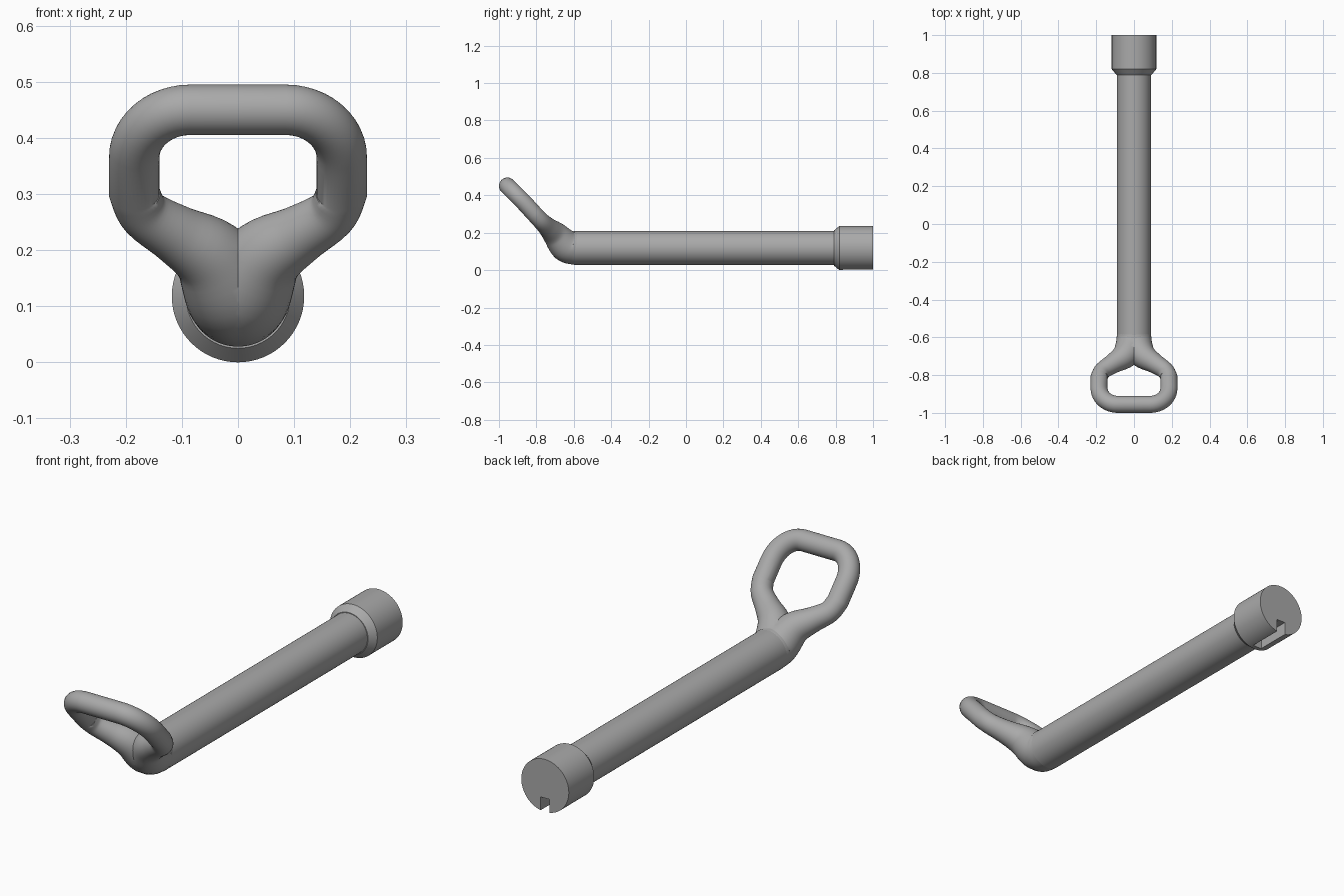
import bpy, bmesh, math
from mathutils import Vector, Matrix

if "Cube" in bpy.data.objects:
    bpy.data.objects.remove(bpy.data.objects["Cube"], do_unlink=True)

AXIS_Z = 0.118

steel = bpy.data.materials.new("grey_steel")
steel.use_nodes = True
steel.diffuse_color = (0.4, 0.4, 0.4, 1)
steel.node_tree.nodes["Principled BSDF"].inputs["Base Color"].default_value = (0.4, 0.4, 0.4, 1)


def finish(name, bm):
    bmesh.ops.recalc_face_normals(bm, faces=bm.faces[:])
    mesh = bpy.data.meshes.new(name)
    bm.to_mesh(mesh)
    bm.free()
    obj = bpy.data.objects.new(name, mesh)
    bpy.context.collection.objects.link(obj)
    mesh.materials.append(steel)
    return obj


def activate(obj):
    bpy.ops.object.select_all(action="DESELECT")
    obj.select_set(True)
    bpy.context.view_layer.objects.active = obj


def smooth(obj, degrees=25):
    activate(obj)
    bpy.ops.object.shade_smooth_by_angle(angle=math.radians(degrees))


def apply(obj, modifier):
    activate(obj)
    bpy.ops.object.modifier_apply(modifier=modifier.name)


def bridge(bm, rings):
    for a, b in zip(rings, rings[1:]):
        n = len(a)
        for i in range(n):
            bm.faces.new((a[i], a[(i + 1) % n], b[(i + 1) % n], b[i]))


def lathe(name, profile, sides=64):
    """Closed solid around the long axis from (radius, y) pairs."""
    bm = bmesh.new()
    rings = []
    for r, y in profile:
        angles = [2 * math.pi * i / sides for i in range(sides)]
        rings.append([bm.verts.new((r * math.sin(a), y, AXIS_Z + r * math.cos(a))) for a in angles])
    bridge(bm, rings)
    bm.faces.new(rings[0])
    bm.faces.new(rings[-1])
    return finish(name, bm)


def spline(points, steps=5):
    """Catmull-Rom through 4D points (position and radius)."""
    pts = [Vector(p) for p in points]
    ext = [2 * pts[0] - pts[1]] + pts + [2 * pts[-1] - pts[-2]]
    out = []
    for p0, p1, p2, p3 in zip(ext, ext[1:], ext[2:], ext[3:]):
        for k in range(steps):
            t = k / steps
            out.append(0.5 * (2 * p1 + (p2 - p0) * t + (2 * p0 - 5 * p1 + 4 * p2 - p3) * t * t
                              + (3 * p1 - p0 - 3 * p2 + p3) * t ** 3))
    return out + [pts[-1]]


# Straight round shaft
smooth(lathe("shaft", [(0.09, -0.595), (0.09, 0.8)]))

# Socket head with chamfered shoulder and a slot along its underside
socket = lathe("socket_head", [(0.093, 0.79), (0.118, 0.82), (0.118, 1.0)])
bm = bmesh.new()
bmesh.ops.create_cube(bm, size=1, matrix=Matrix.Translation((0, 0.94, 0)) @ Matrix.Diagonal((0.044, 0.2, 0.124, 1)))
cutter = finish("slot_cutter", bm)
cutter.hide_render = True
cut = socket.modifiers.new("slot", "BOOLEAN")
cut.object = cutter
cut.solver = "EXACT"
apply(socket, cut)
bpy.data.objects.remove(cutter, do_unlink=True)
smooth(socket)

# Handle path, one half: leg flowing out of the shaft, then side, corner, top bar
leg = spline([(0, -0.595, AXIS_Z, 0.09), (0.012, -0.645, 0.133, 0.087), (0.05, -0.698, 0.19, 0.069),
              (0.11, -0.738, 0.228, 0.053), (0.165, -0.775, 0.263, 0.046), (0.185, -0.81, 0.3, 0.045)])
loop = list(leg) + [Vector((0.185, -0.865, 0.36, 0.045))]
for i in range(1, 13):
    a = math.pi / 2 * i / 12
    s = math.sin(a)
    loop.append(Vector((0.085 + 0.1 * math.cos(a), -0.87 - 0.085 * s, 0.365 + 0.085 * s, 0.045)))
loop.append(Vector((0, -0.955, 0.45, 0.045)))

# Sweep the ring along the path
bm = bmesh.new()
centres = [p.to_3d() for p in loop]
last = len(loop) - 1
side = Vector((1, 0, 0))
rings = []
for i, p in enumerate(loop):
    tangent = (centres[min(i + 1, last)] - centres[max(i - 1, 0)]).normalized()
    if i == 0:
        tangent = Vector((0, -1, 0))
    if i == last:
        tangent = Vector((-1, 0, 0))
    side = (side - tangent * side.dot(tangent)).normalized()
    up = tangent.cross(side)
    ring = []
    for k in range(40):
        a = 2 * math.pi * k / 40
        ring.append(bm.verts.new(centres[i] + p[3] * (math.cos(a) * side + math.sin(a) * up)))
    rings.append(ring)
bridge(bm, rings)

# Trim at the middle and mirror, leaving the crease where the legs meet
bmesh.ops.bisect_plane(bm, geom=bm.verts[:] + bm.edges[:] + bm.faces[:], dist=0.00001,
                       plane_co=(0, 0, 0), plane_no=(1, 0, 0), clear_inner=True)
handle = finish("loop_handle", bm)
mirror = handle.modifiers.new("mirror", "MIRROR")
mirror.merge_threshold = 0.0005
apply(handle, mirror)
smooth(handle, 35)
